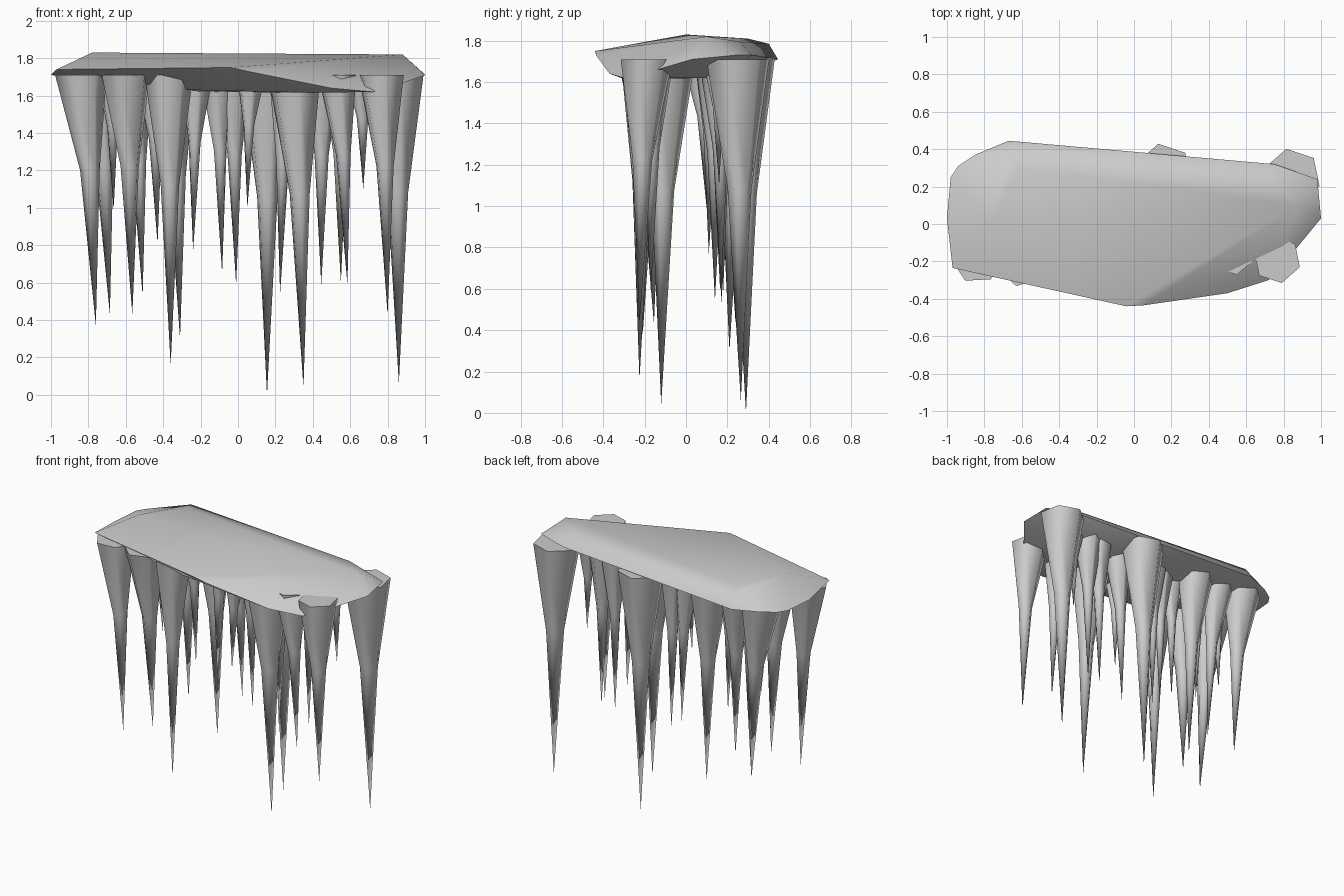
import bpy, bmesh, math
from mathutils import Vector

if "Cube" in bpy.data.objects:
    bpy.data.objects.remove(bpy.data.objects["Cube"])


def finish(bm, name, angle):
    bmesh.ops.recalc_face_normals(bm, faces=bm.faces)
    mesh = bpy.data.meshes.new(name)
    bm.to_mesh(mesh)
    bm.free()
    obj = bpy.data.objects.new(name, mesh)
    bpy.context.collection.objects.link(obj)
    bpy.ops.object.select_all(action='DESELECT')
    obj.select_set(True)
    bpy.context.view_layer.objects.active = obj
    bpy.ops.object.shade_smooth_by_angle(angle=math.radians(angle))
    return obj


# Rock slab: hull around its rim, crown and underside
rim = [(-1, .03, 1.71), (-.98, .25, 1.71), (-.94, .31, 1.71), (-.85, .37, 1.71),
       (-.67, .445, 1.71), (.75, .32, 1.73), (.98, .24, 1.73), (1, .03, 1.71),
       (.86, -.14, 1.66), (.72, -.3, 1.62), (.5, -.37, 1.64), (.05, -.435, 1.73),
       (-.04, -.44, 1.75), (-.97, -.235, 1.74)]
crown = [(-.78, 0, 1.83), (-.62, .3, 1.81), (-.65, .40, 1.785), (.88, .1, 1.82),
         (.7, .26, 1.795)]
under = [(-.95, -.15, 1.71), (-.25, -.25, 1.63), (-.2, .2, 1.62), (.4, -.3, 1.615),
         (.65, .15, 1.62), (-.75, .25, 1.68)]
bm = bmesh.new()
for p in rim + crown + under:
    bm.verts.new(p)
bmesh.ops.convex_hull(bm, input=bm.verts)
loose = [v for v in bm.verts if not v.link_faces]
bmesh.ops.delete(bm, geom=loose, context='VERTS')
finish(bm, "rock_slab", 75)


def icicle(name, top, tip, r, spin, sides=6):
    """Closed six-sided spike, flared at the top and bent at a waist."""
    top, tip = Vector(top), Vector(tip)
    waist = top.lerp(tip, .6)
    waist.z = top.z + (tip.z - top.z) * .38
    bm = bmesh.new()
    rings = []
    for c, rad in ((top, r), (waist, r * .38)):
        ring = []
        for i in range(sides):
            a = spin + math.tau * i / sides
            ring.append(bm.verts.new(c + Vector((math.cos(a), math.sin(a), 0)) * rad))
        rings.append(ring)
    end = bm.verts.new(tip)
    bm.faces.new(rings[0])
    for i in range(sides):
        j = (i + 1) % sides
        bm.faces.new((rings[0][i], rings[0][j], rings[1][j], rings[1][i]))
        bm.faces.new((rings[1][i], rings[1][j], end))
    finish(bm, name, 65)


# Large spikes: top x, y, tip x, y, z, radius, spin
large = [
    (-.84, -.18, -.76, -.21, .37, .138, 1.1), (-.60, -.2, -.565, -.155, .43, .135, 1.35),
    (-.37, -.2, -.36, -.225, .16, .13, 1.1), (.30, -.10, .35, -.12, .04, .148, 1.77),
    (.765, -.19, .80, -.225, .43, .128, 1.77), (.845, .25, .86, .265, .06, .155, 1.77),
    (.16, .28, .155, .29, .0, .152, 1.77), (-.35, .23, -.31, .21, .30, .13, 1.77),
    (-.76, .23, -.685, .24, .43, .133, 1.77), (-.56, .22, -.51, .17, .53, .11, 1.77),
]
for i, (x, y, tx, ty, tz, r, spin) in enumerate(large):
    icicle(f"large_icicle_{i + 1}", (x, y, 1.71), (tx, ty, tz), r, spin)

# Small spikes hidden between the large ones
small = [
    (-.46, .14, -.43, .14, .81, .09), (-.22, .13, -.24, .11, .77, .09),
    (-.11, .15, -.085, .17, .65, .095), (-.03, .17, -.01, .18, .59, .10),
    (.07, -.12, .05, -.14, 1.0, .08), (.26, .14, .225, .14, .54, .10),
    (.45, .16, .445, .165, .59, .10), (.53, -.165, .585, -.17, .59, .108),
    (.54, .16, .55, .17, .60, .10), (.66, .15, .67, .16, 1.1, .08),
    (-.68, .06, -.665, .10, .99, .08),
]
for i, (x, y, tx, ty, tz, r) in enumerate(small):
    icicle(f"small_icicle_{i + 1}", (x, y, 1.71), (tx, ty, tz), r, i * .7)
